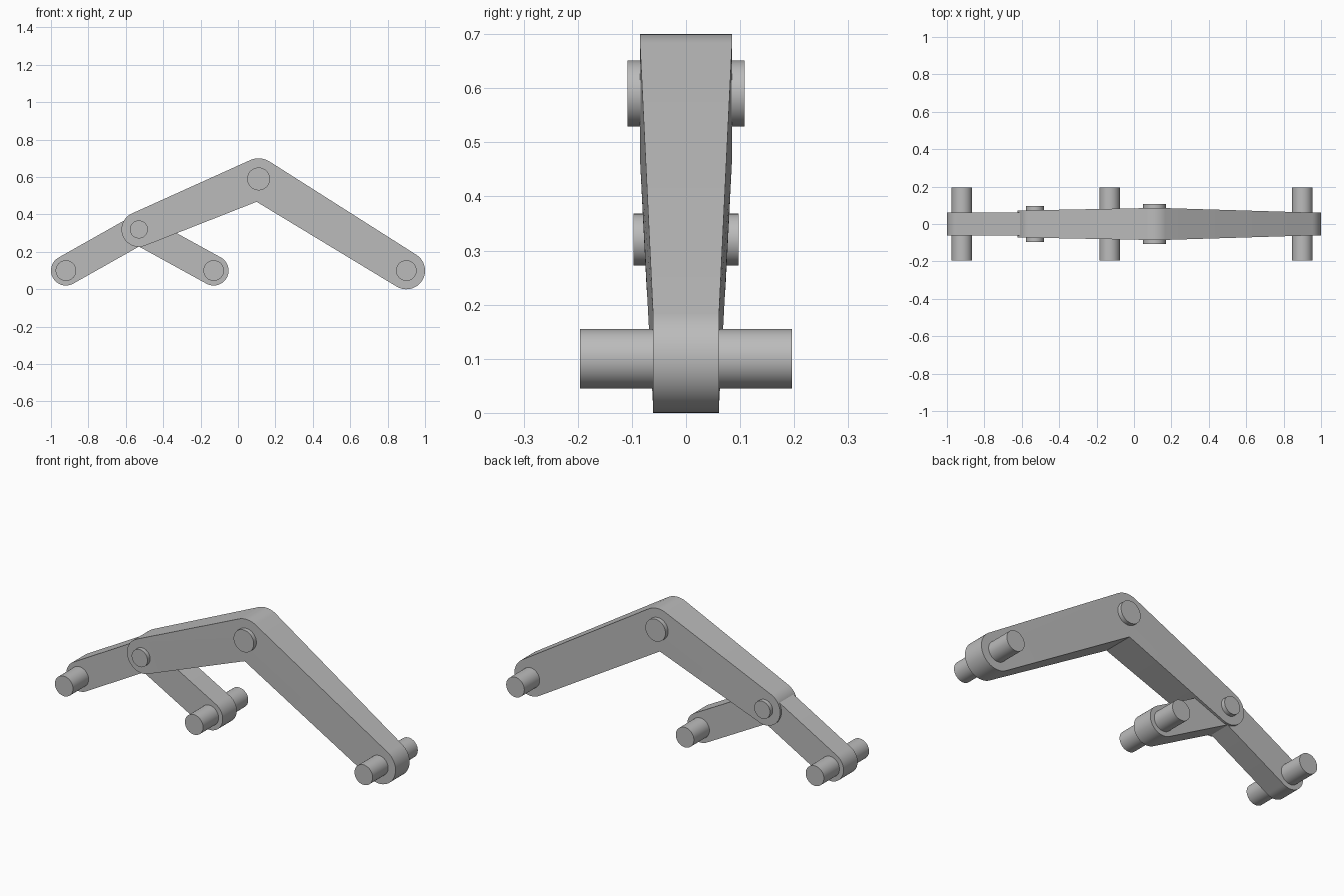
import bpy
import bmesh
from math import acos, atan2, cos, sin, pi, radians, tau
from mathutils import Vector

if "Cube" in bpy.data.objects:
    bpy.data.objects.remove(bpy.data.objects["Cube"], do_unlink=True)

grey = bpy.data.materials.new("plain grey")
grey.use_nodes = True
COLOUR = (0.5, 0.5, 0.5, 1)
grey.diffuse_color = COLOUR
grey.node_tree.nodes["Principled BSDF"].inputs["Base Color"].default_value = COLOUR

# Joint centres in the x-z plane
rear_axle = Vector((-0.92, 0.10))
bogie_joint = Vector((-0.53, 0.32))
main_joint = Vector((0.11, 0.59))
front_axle = Vector((0.90, 0.10))
middle_axle = Vector((-0.13, 0.10))


def finish(obj):
    obj.data.materials.append(grey)
    bpy.ops.object.select_all(action='DESELECT')
    obj.select_set(True)
    bpy.context.view_layer.objects.active = obj
    bpy.ops.object.shade_smooth_by_angle(angle=radians(30))


def arc(centre, radius, start, end, steps):
    angles = [start + (end - start) * i / steps for i in range(steps + 1)]
    return [centre + radius * Vector((cos(a), sin(a))) for a in angles]


def bent_arm(name, left, apex, right):
    """Two tapered links meeting at an apex; each joint is (centre, radius, half width)."""
    def link(end):
        d = end[0] - apex[0]
        return atan2(d.y, d.x) % tau, acos((apex[1] - end[1]) / d.length)

    tl, al = link(left)
    tr, ar = link(right)
    tr -= tau
    n1 = Vector((cos(tl + al), sin(tl + al)))
    n2 = Vector((cos(tr - ar), sin(tr - ar)))
    elbow = apex[0] + apex[1] * (n1 + n2) / (1 + n1.dot(n2))

    # Outline: left cap, inner elbow, right cap, rounded apex
    groups = [(arc(left[0], left[1], tl - al, tl + al, 24), left[2]),
              ([elbow], apex[2]),
              (arc(right[0], right[1], tr - ar, tr + ar, 24), right[2]),
              (arc(apex[0], apex[1], tr + ar, tl - al, 12), apex[2])]
    bm = bmesh.new()
    sides = []
    for s in (-1, 1):
        lc, el, rc, ap = [[bm.verts.new((p.x, s * h, p.y)) for p in pts]
                          for pts, h in groups]
        for face in (lc, [lc[0], lc[-1], el[0], ap[-1]], ap + el,
                     [el[0], rc[0], rc[-1], ap[0]], rc):
            bm.faces.new(face)
        sides.append(lc + el + rc + ap)
    # Rim between the two sides
    front, back = sides
    for i in range(len(front)):
        bm.faces.new((front[i - 1], front[i], back[i], back[i - 1]))
    bmesh.ops.remove_doubles(bm, verts=bm.verts, dist=1e-5)
    bmesh.ops.recalc_face_normals(bm, faces=bm.faces)
    mesh = bpy.data.meshes.new(name)
    bm.to_mesh(mesh)
    bm.free()
    obj = bpy.data.objects.new(name, mesh)
    bpy.context.collection.objects.link(obj)
    finish(obj)


def pin(name, centre, radius, half):
    bpy.ops.mesh.primitive_cylinder_add(vertices=48, radius=radius, depth=2 * half,
                                        location=(centre.x, 0, centre.y),
                                        rotation=(pi / 2, 0, 0))
    obj = bpy.context.object
    obj.name = name
    finish(obj)


# Large rocker arm and small bogie arm
bent_arm("rocker_arm", (bogie_joint, 0.093, 0.073), (main_joint, 0.11, 0.085),
         (front_axle, 0.10, 0.061))
bent_arm("bogie_arm", (rear_axle, 0.08, 0.061), (bogie_joint, 0.08, 0.061),
         (middle_axle, 0.08, 0.061))

# Pivot pins and wheel axles
pin("main_pivot_pin", main_joint, 0.061, 0.108)
pin("bogie_pivot_pin", bogie_joint, 0.048, 0.097)
for label, centre in (("rear", rear_axle), ("middle", middle_axle), ("front", front_axle)):
    pin(label + "_axle", centre, 0.055, 0.196)
